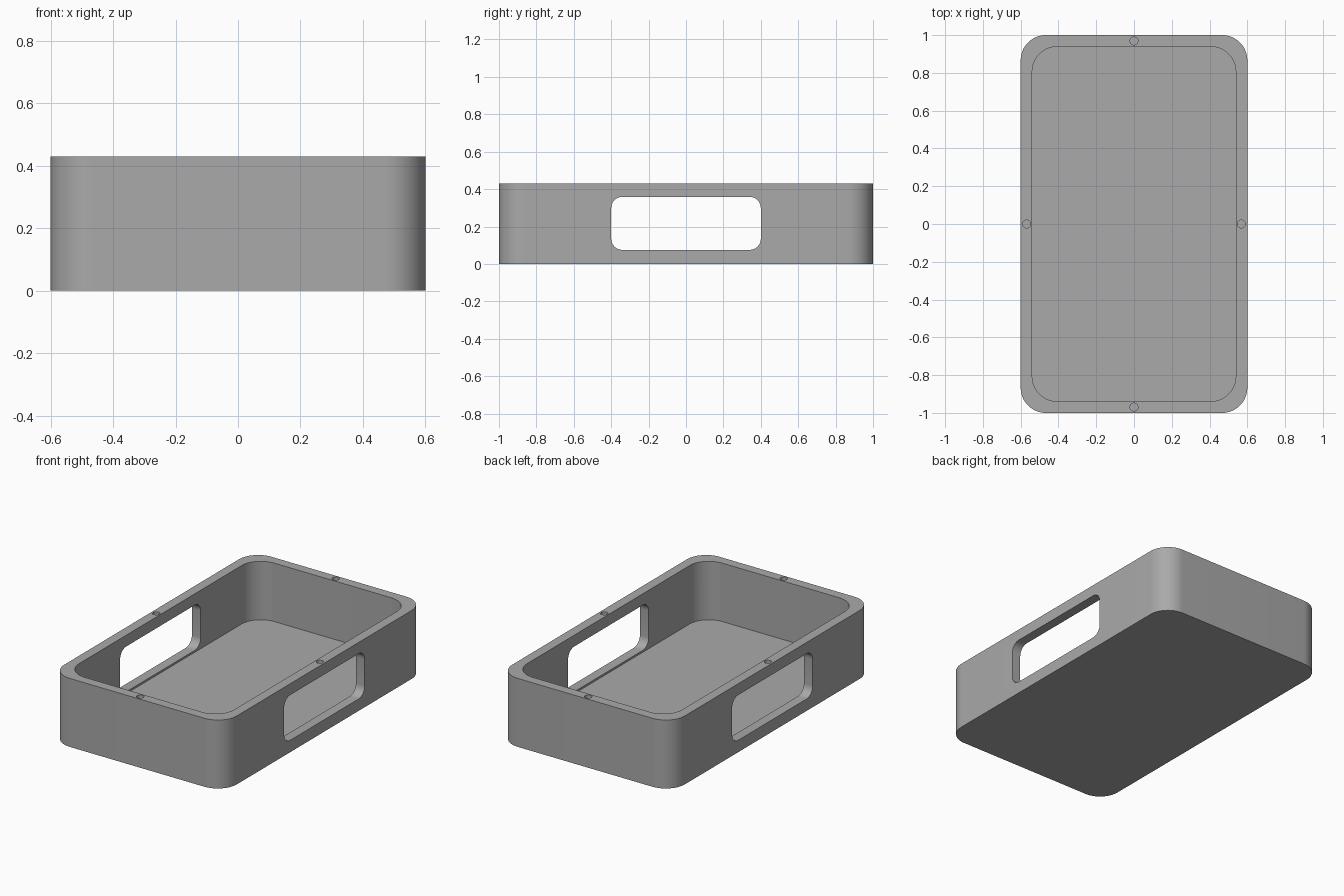
import bpy, bmesh, math
from mathutils import Matrix

if "Cube" in bpy.data.objects:
    bpy.data.objects.remove(bpy.data.objects["Cube"])

H, WALL, FLOOR = 0.43, 0.061, 0.063
grey = bpy.data.materials.new("mid grey")
grey.diffuse_color = (0.4, 0.4, 0.4, 1)
grey.use_nodes = True
grey.node_tree.nodes["Principled BSDF"].inputs["Base Color"].default_value = grey.diffuse_color


def outline(w, h, r, n):
    """Rounded rectangle points, counter-clockwise."""
    pts = []
    for i, (sx, sy) in enumerate([(1, 1), (-1, 1), (-1, -1), (1, -1)]):
        for k in range(n + 1):
            a = math.pi / 2 * (i + k / n)
            pts.append((sx * (w / 2 - r) + r * math.cos(a),
                        sy * (h / 2 - r) + r * math.sin(a)))
    return pts


def prism(name, pts, z0, z1, matrix=Matrix()):
    """Extrude an outline from z0 to z1, then place it."""
    bm = bmesh.new()
    face = bm.faces.new([bm.verts.new((x, y, z0)) for x, y in pts])
    top = bmesh.ops.extrude_face_region(bm, geom=[face])["geom"]
    bmesh.ops.translate(bm, vec=(0, 0, z1 - z0),
                        verts=[v for v in top if isinstance(v, bmesh.types.BMVert)])
    bmesh.ops.recalc_face_normals(bm, faces=bm.faces)
    bm.transform(matrix)
    me = bpy.data.meshes.new(name)
    bm.to_mesh(me)
    bm.free()
    me.materials.append(grey)
    ob = bpy.data.objects.new(name, me)
    bpy.context.collection.objects.link(ob)
    return ob


# Outer shell block
case = prism("case_body", outline(1.2, 2, 0.133, 16), 0, H)

# Inner cavity, open at the top
cutters = [prism("cavity_cutter",
                 outline(1.2 - 2 * WALL, 2 - 2 * WALL, 0.133, 16), FLOOR, H + 0.2)]

# Rounded window through both long sides
to_side = Matrix.Translation((0, 0, 0.217)) @ Matrix(
    ((0, 0, 1, 0), (1, 0, 0, 0), (0, 1, 0, 0), (0, 0, 0, 1)))
cutters.append(prism("window_cutter", outline(0.8, 0.284, 0.06, 8), -0.8, 0.8, to_side))

# Blind screw holes in the middle of each rim side
circle = [(0.021 * math.cos(math.tau * k / 24), 0.021 * math.sin(math.tau * k / 24))
          for k in range(24)]
for x, y in [(0.568, 0), (-0.568, 0), (0, 0.969), (0, -0.969)]:
    cutters.append(prism("screw_hole_cutter", circle, H - 0.05, H + 0.1,
                         Matrix.Translation((x, y, 0))))

# Cut everything out of the block
for c in cutters:
    mod = case.modifiers.new(c.name, "BOOLEAN")
    mod.operation, mod.solver, mod.object = "DIFFERENCE", "EXACT", c
bpy.context.view_layer.update()
mesh = bpy.data.meshes.new_from_object(case.evaluated_get(bpy.context.evaluated_depsgraph_get()))
case.modifiers.clear()
case.data = mesh
for c in cutters:
    bpy.data.objects.remove(c)

# Smooth the rounded corners, keep the edges sharp
bpy.context.view_layer.objects.active = case
case.select_set(True)
bpy.ops.object.shade_smooth_by_angle(angle=math.radians(30))
